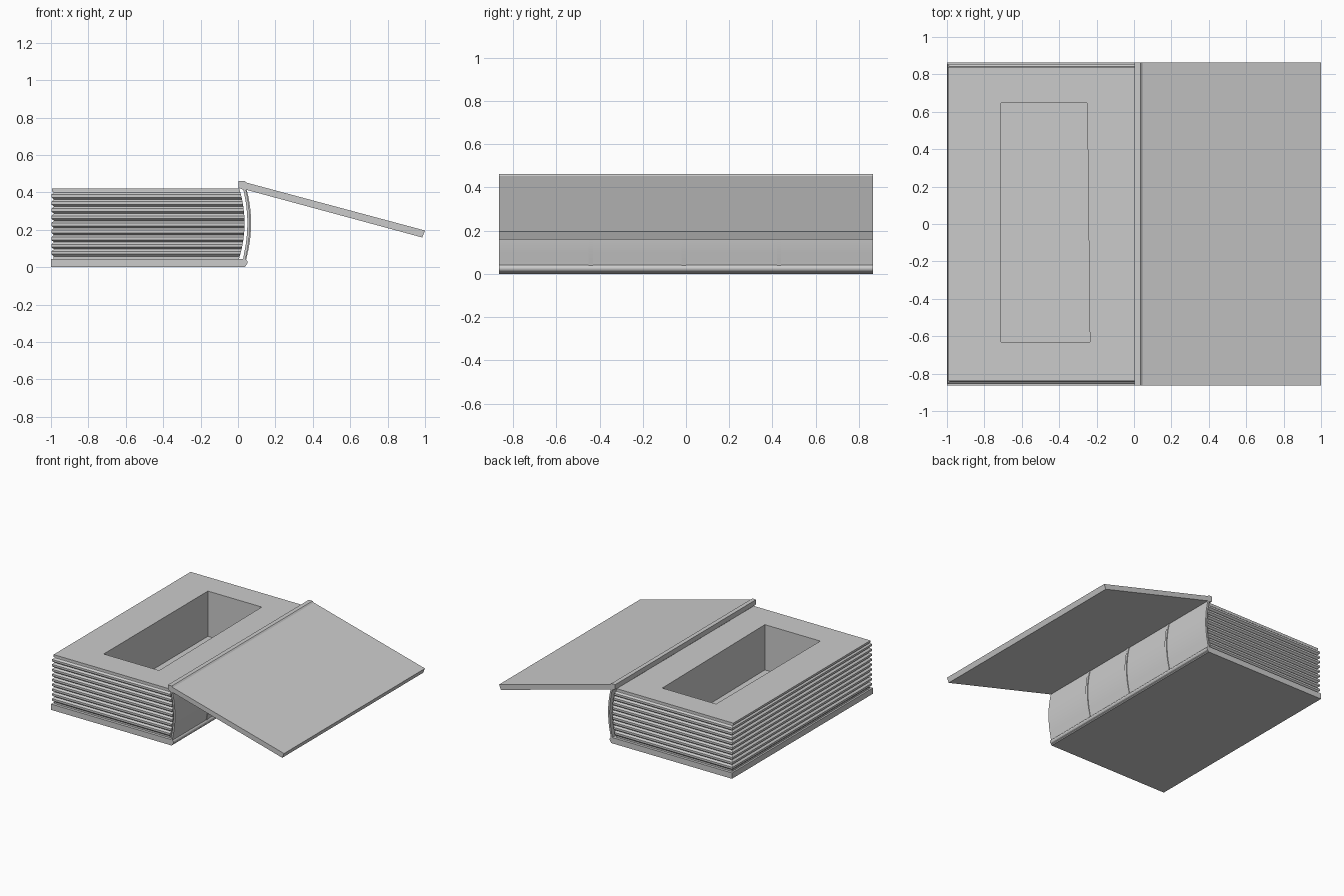
import bpy, bmesh, math

if "Cube" in bpy.data.objects:
    bpy.data.objects.remove(bpy.data.objects["Cube"])

HALF = 0.864  # half height of the book along y


def make_object(name, bm, smooth=False):
    bmesh.ops.recalc_face_normals(bm, faces=bm.faces)
    mesh = bpy.data.meshes.new(name)
    bm.to_mesh(mesh)
    bm.free()
    ob = bpy.data.objects.new(name, mesh)
    bpy.context.collection.objects.link(ob)
    if smooth:
        bpy.ops.object.select_all(action='DESELECT')
        ob.select_set(True)
        bpy.context.view_layer.objects.active = ob
        bpy.ops.object.shade_smooth_by_angle(angle=math.radians(30))
    return ob


def extrude_profile(name, pts, y0=-HALF, y1=HALF, smooth=False):
    """Closed x-z profile extruded along y."""
    bm = bmesh.new()
    face = bm.faces.new([bm.verts.new((x, y0, z)) for x, z in pts])
    res = bmesh.ops.extrude_face_region(bm, geom=[face])
    verts = [g for g in res['geom'] if isinstance(g, bmesh.types.BMVert)]
    bmesh.ops.translate(bm, verts=verts, vec=(0, y1 - y0, 0))
    return make_object(name, bm, smooth)


def bulge(z, depth):
    """Sideways curve shared by the spine and the bound page edge."""
    t = (z - 0.235) / 0.19
    return depth * max(0, 1 - t * t)


def curved_strip(base, depth, thick, z0, z1, n=12):
    zs = [z0 + (z1 - z0) * i / n for i in range(n + 1)]
    outer = [(base + bulge(z, depth), z) for z in zs]
    return outer + [(x - thick, z) for x, z in reversed(outer)]


# Back cover with rounded hinge edge
bead = [(0.034 + 0.017 * math.cos(a), 0.026 + 0.017 * math.sin(a))
        for a in [math.radians(-60 + 20 * i) for i in range(7)]]
extrude_profile("back_cover", [(-1, 0.004), (-1, 0.0), (0.034, 0.0), (0.042, 0.006)]
                + bead + [(0.034, 0.045), (-1, 0.045)], smooth=True)

# Front cover: hinge strip and sloping board
extrude_profile("front_cover_hinge", [(0.003, 0.424), (0.04, 0.41), (0.046, 0.452),
                                      (0.036, 0.462), (0.003, 0.462)])
extrude_profile("front_cover", [(0.036, 0.416), (0.985, 0.159), (1.0, 0.196), (0.046, 0.452)])

# Curved spine and its three raised bands
extrude_profile("spine", curved_strip(0.04, 0.024, 0.014, 0.035, 0.425), smooth=True)
for i, y in enumerate((-0.44, -0.01, 0.43)):
    extrude_profile("spine_band_%d" % (i + 1), curved_strip(0.044, 0.026, 0.012, 0.04, 0.42),
                    y - 0.01, y + 0.01, smooth=True)

# Page block: stacked rings give ridged edges
levels = [(0.045, 0.012), (0.058, 0.012)]
count, start, top = 9, 0.058, 0.40
step = (top - start) / count
for i in range(count):
    z = start + i * step
    levels += [(z + step * 0.3, 0.0), (z + step * 0.7, 0.0), (z + step, 0.014)]
levels += [(0.405, 0.003), (0.421, 0.003)]

bm = bmesh.new()


def ring(x0, x1, y0, y1, z, skew=0.0):
    return [bm.verts.new(c) for c in ((x0, y0, z), (x1 + skew, y0, z), (x1, y1, z), (x0, y1, z))]


def bridge(a, b):
    for i in range(4):
        j = (i + 1) % 4
        bm.faces.new((a[i], a[j], b[j], b[i]))


rings = []
for z, inset in levels:
    y = (0.84 if z > top + 0.001 else 0.855 - inset)
    rings.append(ring(-0.998 + inset, 0.005 + bulge(z, 0.03), -y, y, z))

# Cavity cut through the pages
rings.append(ring(-0.712, -0.25, -0.63, 0.648, 0.421, 0.014))
rings.append(ring(-0.712, -0.25, -0.63, 0.648, 0.07, 0.014))
for a, b in zip(rings, rings[1:]):
    bridge(a, b)
bm.faces.new(rings[0])
bm.faces.new(rings[-1])
make_object("page_block", bm)
